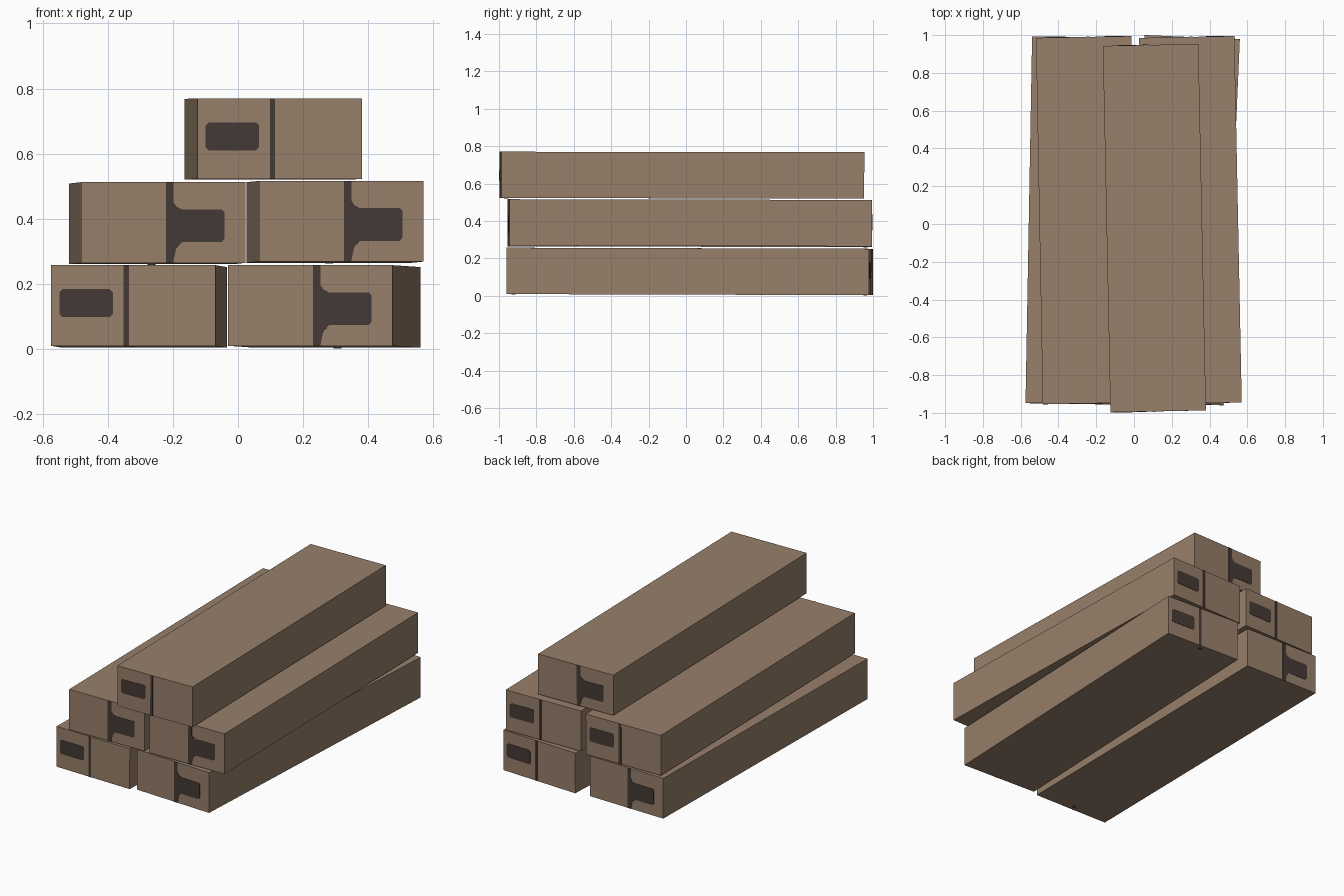
import bpy, bmesh
from math import pi
from mathutils import Matrix

W, L, H = 0.506, 1.94, 0.248
THICK = 0.002

cube = bpy.data.objects.get("Cube")
if cube:
    bpy.data.objects.remove(cube, do_unlink=True)


def material(name, rgb):
    m = bpy.data.materials.new(name)
    m.use_nodes = True
    m.diffuse_color = (*rgb, 1)
    m.node_tree.nodes["Principled BSDF"].inputs["Base Color"].default_value = (*rgb, 1)
    return m


cardboard = material("tan cardboard", (0.31, 0.213, 0.145))
ink = material("dark brown print", (0.058, 0.042, 0.036))


def rect(u0, u1, v0, v1, c=0.0):
    """Rectangle outline, with corners cut by c."""
    if not c:
        return [(u0, v0), (u1, v0), (u1, v1), (u0, v1)]
    return [(u0 + c, v0), (u1 - c, v0), (u1, v0 + c), (u1, v1 - c),
            (u1 - c, v1), (u0 + c, v1), (u0, v1 - c), (u0, v0 + c)]


def plate(bm, outline, frame):
    """Thin printed plate: outline in (u, v), raised along the frame's z."""
    base = [bm.verts.new(frame @ Matrix.Translation((u, v, 0)).translation) for u, v in outline]
    top = [bm.verts.new(frame @ Matrix.Translation((u, v, THICK)).translation) for u, v in outline]
    n = len(base)
    faces = [bm.faces.new(top)]
    for i in range(n):
        j = (i + 1) % n
        faces.append(bm.faces.new((base[i], base[j], top[j], top[i])))
    for f in faces:
        f.material_index = 1


# Printed shapes on the two kinds of end
label_end = [rect(-0.228, -0.063, -0.036, 0.05, 0.01),
             rect(-0.030, -0.014, -H / 2, H / 2)]
flap_end = [rect(0.008, 0.032, -H / 2, H / 2),
            [(0.032, -0.115), (0.04, -0.08), (0.058, -0.06), (0.18, -0.06),
             (0.188, -0.05), (0.188, 0.032), (0.18, 0.04), (0.058, 0.04),
             (0.04, 0.05), (0.032, 0.062)]]

# Local frames: u to the right as seen, v up, normal outward
near = Matrix.Translation((0, -L / 2, 0)) @ Matrix.Rotation(pi / 2, 4, 'X')
far = Matrix.Rotation(pi, 4, 'Z') @ near
under = Matrix.Translation((0, -L / 2, -H / 2)) @ Matrix.Rotation(pi, 4, 'X')


def box(name, x, y, z, turn, tilt, flipped):
    bm = bmesh.new()
    bmesh.ops.create_cube(bm, size=1, matrix=Matrix.Diagonal((W, L, H, 1)))
    for outline in label_end:
        plate(bm, outline, near)
    for outline in flap_end:
        plate(bm, outline, far)
    # Small mark under the labelled end
    plate(bm, rect(-0.012, 0.012, -0.04, -0.02, 0.005), under)
    # Place the box, turned end for end where needed
    spin = Matrix.Rotation(pi if flipped else 0, 4, 'Z')
    place = (Matrix.Translation((x, y, z)) @ Matrix.Rotation(turn, 4, 'Z')
             @ Matrix.Rotation(tilt, 4, 'X') @ spin)
    bm.transform(place)
    mesh = bpy.data.meshes.new(name)
    bm.to_mesh(mesh)
    bm.free()
    mesh.materials.append(cardboard)
    mesh.materials.append(ink)
    bpy.context.collection.objects.link(bpy.data.objects.new(name, mesh))


# Stack: two boxes, two boxes, one on top
box("bottom_right_box", -0.304, 0.018, 0.130, -0.018, -0.003, False)
box("bottom_left_box", 0.265, 0.020, 0.130, -0.044, -0.003, True)
box("middle_right_box", -0.248, 0.020, 0.386, 0.0185, -0.002, True)
box("middle_left_box", 0.298, 0.020, 0.390, 0.0200, -0.002, True)
box("top_box", 0.108, -0.022, 0.645, 0.0206, -0.001, False)
